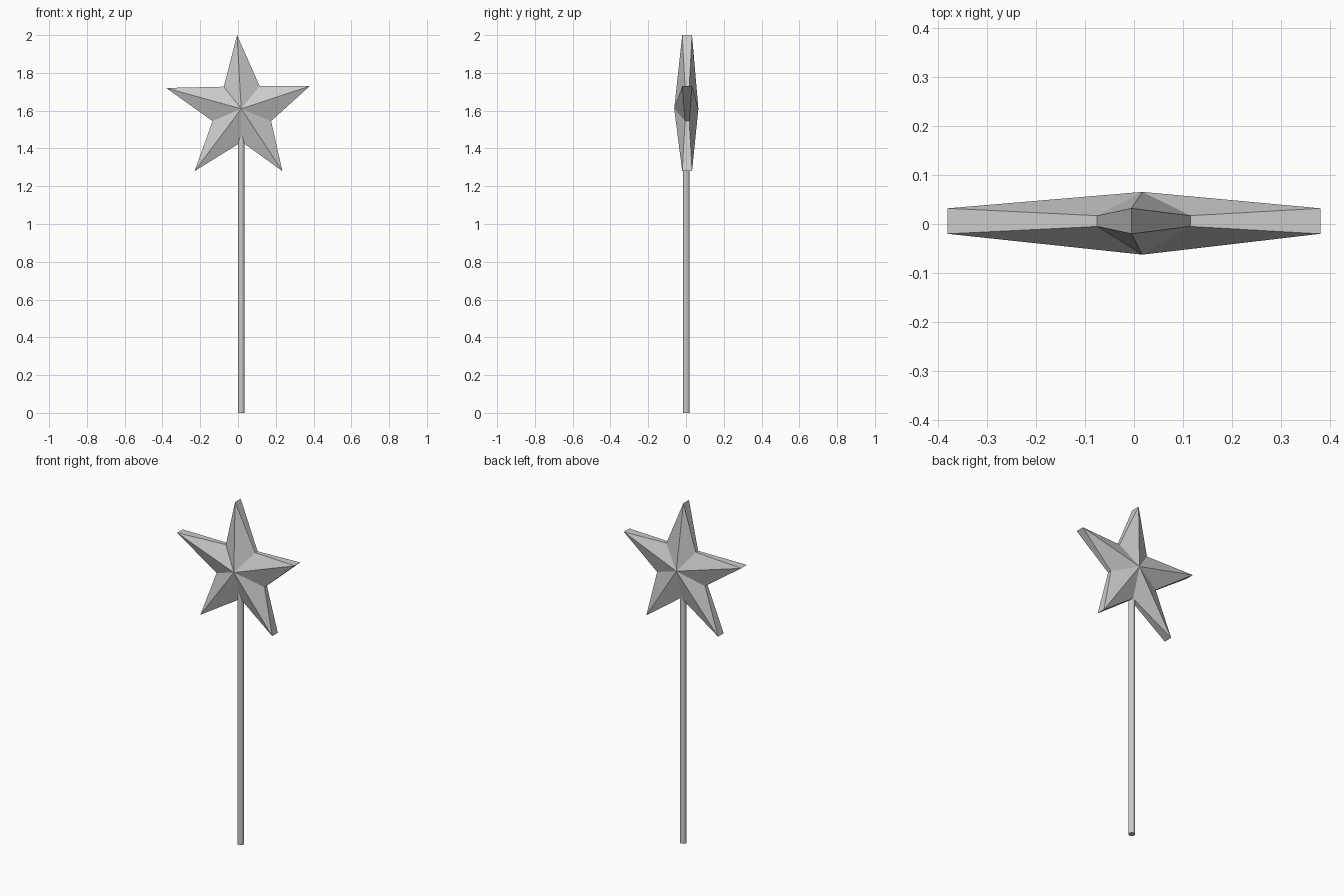
import bpy, bmesh

if "Cube" in bpy.data.objects:
    bpy.data.objects.remove(bpy.data.objects["Cube"])

CX, CY = 0.017, 0.0015   # wand axis

# Star: outline alternates tips and inner corners, starting at the top tip
outline = [(-0.005, 2.0), (0.115, 1.73), (0.38, 1.73), (0.175, 1.545), (0.235, 1.28),
           (0.02, 1.435), (-0.23, 1.28), (-0.135, 1.545), (-0.38, 1.72), (-0.075, 1.727)]
TIP_HALF, INNER_HALF, HUB_HALF = 0.026, 0.011, 0.064
TIP_Y, INNER_Y = 0.006, 0.006

bm = bmesh.new()


def star_side(sign):
    ring = []
    for i, (x, z) in enumerate(outline):
        y = TIP_Y + sign * TIP_HALF if i % 2 == 0 else INNER_Y + sign * INNER_HALF
        ring.append(bm.verts.new((x, y, z)))
    hub = bm.verts.new((CX, CY + sign * HUB_HALF, 1.61))
    for i in range(10):
        bm.faces.new((hub, ring[i], ring[(i + 1) % 10]))
    return ring


front, back = star_side(-1), star_side(1)
for i in range(10):
    j = (i + 1) % 10
    bm.faces.new((front[i], front[j], back[j], back[i]))
bmesh.ops.recalc_face_normals(bm, faces=bm.faces)
mesh = bpy.data.meshes.new("star")
bm.to_mesh(mesh)
bm.free()
star = bpy.data.objects.new("star", mesh)
bpy.context.collection.objects.link(star)

# Handle: thin rod ending inside the star
TOP = 1.48
bpy.ops.mesh.primitive_cylinder_add(vertices=16, radius=0.018, depth=TOP,
                                    location=(CX, CY, TOP / 2))
bpy.context.object.name = "handle"
bpy.ops.object.shade_smooth_by_angle()
